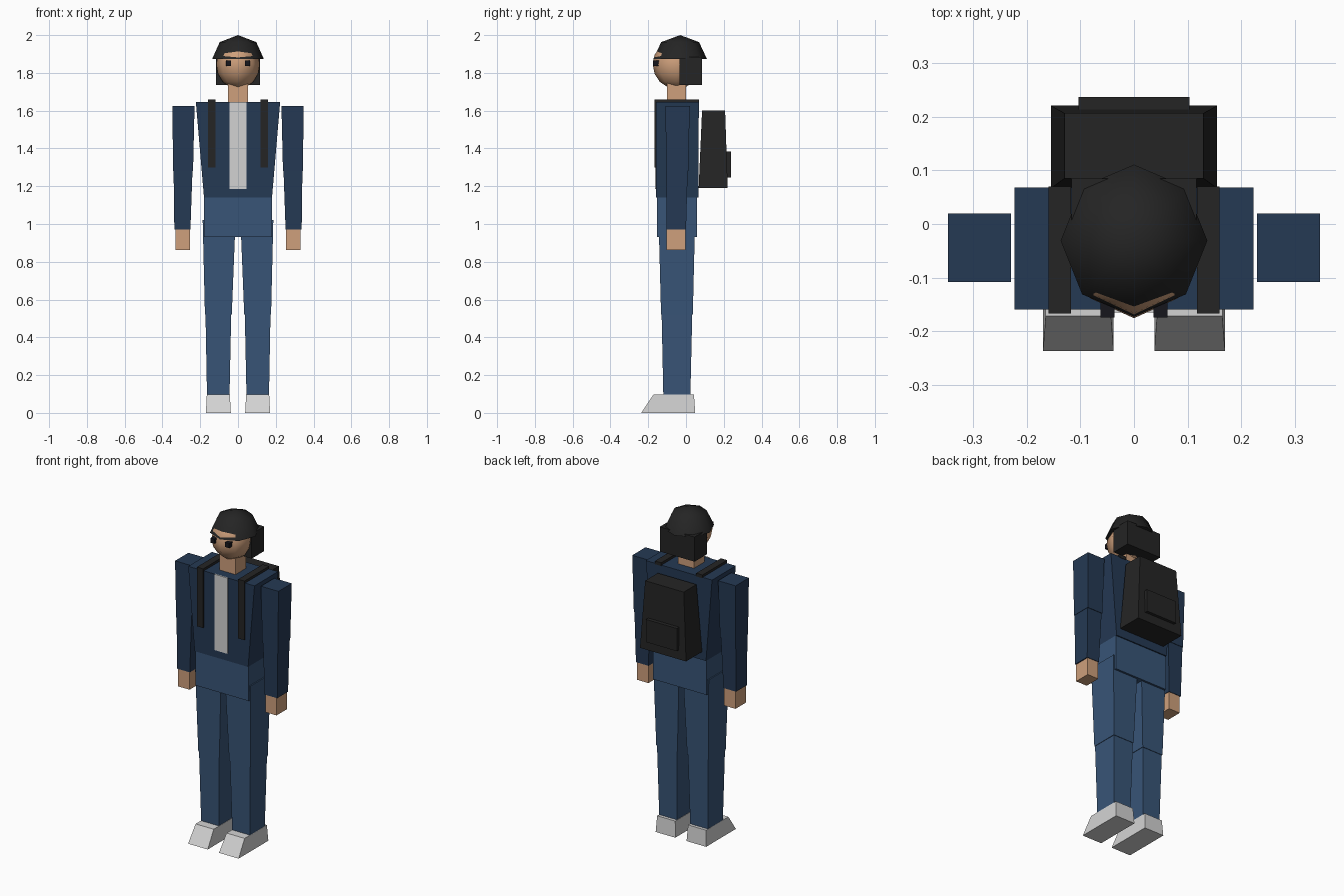
import bpy, bmesh
from mathutils import Matrix

if "Cube" in bpy.data.objects:
    bpy.data.objects.remove(bpy.data.objects["Cube"])


def material(name, r, g, b):
    m = bpy.data.materials.new(name)
    m.diffuse_color = (r, g, b, 1)
    m.use_nodes = True
    m.node_tree.nodes["Principled BSDF"].inputs["Base Color"].default_value = m.diffuse_color
    return m


JACKET = material("navy jacket", 0.018, 0.041, 0.088)
JEANS = material("blue denim", 0.040, 0.090, 0.185)
SKIN = material("skin", 0.62, 0.35, 0.20)
BLACK = material("soft black", 0.018, 0.018, 0.018)
EYE = material("eye black", 0.008, 0.008, 0.012)
LIGHT = material("light grey", 0.65, 0.65, 0.65)


def finish(name, bm, mat, mirror=False, smooth=False):
    bmesh.ops.recalc_face_normals(bm, faces=bm.faces)
    mesh = bpy.data.meshes.new(name)
    for f in bm.faces:
        f.smooth = smooth and len(f.verts) < 5
    bm.to_mesh(mesh)
    bm.free()
    mesh.materials.append(mat)
    ob = bpy.data.objects.new(name, mesh)
    bpy.context.collection.objects.link(ob)
    if mirror:
        ob.modifiers.new("Mirror", 'MIRROR').use_mirror_merge = False
    return ob


def block(name, mat, z0, low, z1, high=None, mirror=False):
    """Tapered box between two rectangles (x0, x1, y0, y1)."""
    bm = bmesh.new()
    rings = []
    for z, (x0, x1, y0, y1) in ((z0, low), (z1, high or low)):
        rings.append([bm.verts.new((x, y, z)) for x, y in
                      ((x0, y0), (x1, y0), (x1, y1), (x0, y1))])
    a, b = rings
    bm.faces.new(a)
    bm.faces.new(b)
    for i in range(4):
        j = (i + 1) % 4
        bm.faces.new((a[i], a[j], b[j], b[i]))
    return finish(name, bm, mat, mirror)


def ball(name, mat, centre, radii, rings, dome=False):
    """Eight-sided ellipsoid, or its closed upper half."""
    bm = bmesh.new()
    bmesh.ops.create_uvsphere(bm, u_segments=8, v_segments=rings, radius=1)
    if dome:
        geom = bm.verts[:] + bm.edges[:] + bm.faces[:]
        bmesh.ops.bisect_plane(bm, geom=geom, dist=1e-4, plane_co=(0, 0, 0),
                               plane_no=(0, 0, 1), clear_inner=True)
        bmesh.ops.holes_fill(bm, edges=[e for e in bm.edges if e.is_boundary])
    bm.transform(Matrix.Translation(centre) @ Matrix.Diagonal((*radii, 1)))
    return finish(name, bm, mat, smooth=True)


# Head, cap, hair and eyes
ball("head", SKIN, (0, -0.05, 1.845), (0.115, 0.126, 0.13), 8)
ball("cap", BLACK, (0, -0.031, 1.873), (0.137, 0.142, 0.127), 4, dome=True)
block("hair", BLACK, 1.735, (-0.117, 0.117, -0.035, 0.085), 1.885)
block("eye", EYE, 1.837, (0.036, 0.063, -0.175, -0.14), 1.866, mirror=True)
block("neck", SKIN, 1.62, (-0.053, 0.053, -0.10, 0.0), 1.76)

# Torso, shirt panel and hips
block("torso", JACKET, 1.14, (-0.18, 0.18, -0.16, 0.065),
      1.645, (-0.223, 0.223, -0.16, 0.068))
block("shirt_panel", LIGHT, 1.185, (-0.044, 0.044, -0.165, -0.158), 1.647)
block("hips", JEANS, 0.93, (-0.18, 0.18, -0.154, 0.058), 1.14)

# Arms and hands
block("upper_arm", JACKET, 1.28, (0.238, 0.343, -0.106, 0.012),
      1.625, (0.23, 0.348, -0.108, 0.02), True)
block("forearm", JACKET, 0.97, (0.252, 0.337, -0.104, 0.0),
      1.28, (0.241, 0.341, -0.104, 0.009), True)
block("hand", SKIN, 0.863, (0.255, 0.331, -0.102, -0.003), 0.97, mirror=True)

# Legs and shoes
block("thigh", JEANS, 0.52, (0.033, 0.175, -0.132, 0.036),
      1.02, (0.013, 0.187, -0.145, 0.048), True)
block("shin", JEANS, 0.09, (0.045, 0.164, -0.12, 0.023),
      0.52, (0.036, 0.172, -0.129, 0.033), True)
block("shoe", LIGHT, 0.0, (0.038, 0.17, -0.237, 0.049),
      0.097, (0.043, 0.165, -0.172, 0.042), True)

# Backpack with pocket and shoulder straps
block("backpack", BLACK, 1.19, (-0.155, 0.155, 0.067, 0.221),
      1.60, (-0.13, 0.13, 0.085, 0.207))
block("backpack_pocket", BLACK, 1.245, (-0.104, 0.104, 0.20, 0.237), 1.383)
block("strap_top", BLACK, 1.64, (0.118, 0.16, -0.167, 0.07), 1.66, mirror=True)
block("strap_front", BLACK, 1.30, (0.118, 0.16, -0.167, -0.155), 1.64, mirror=True)
